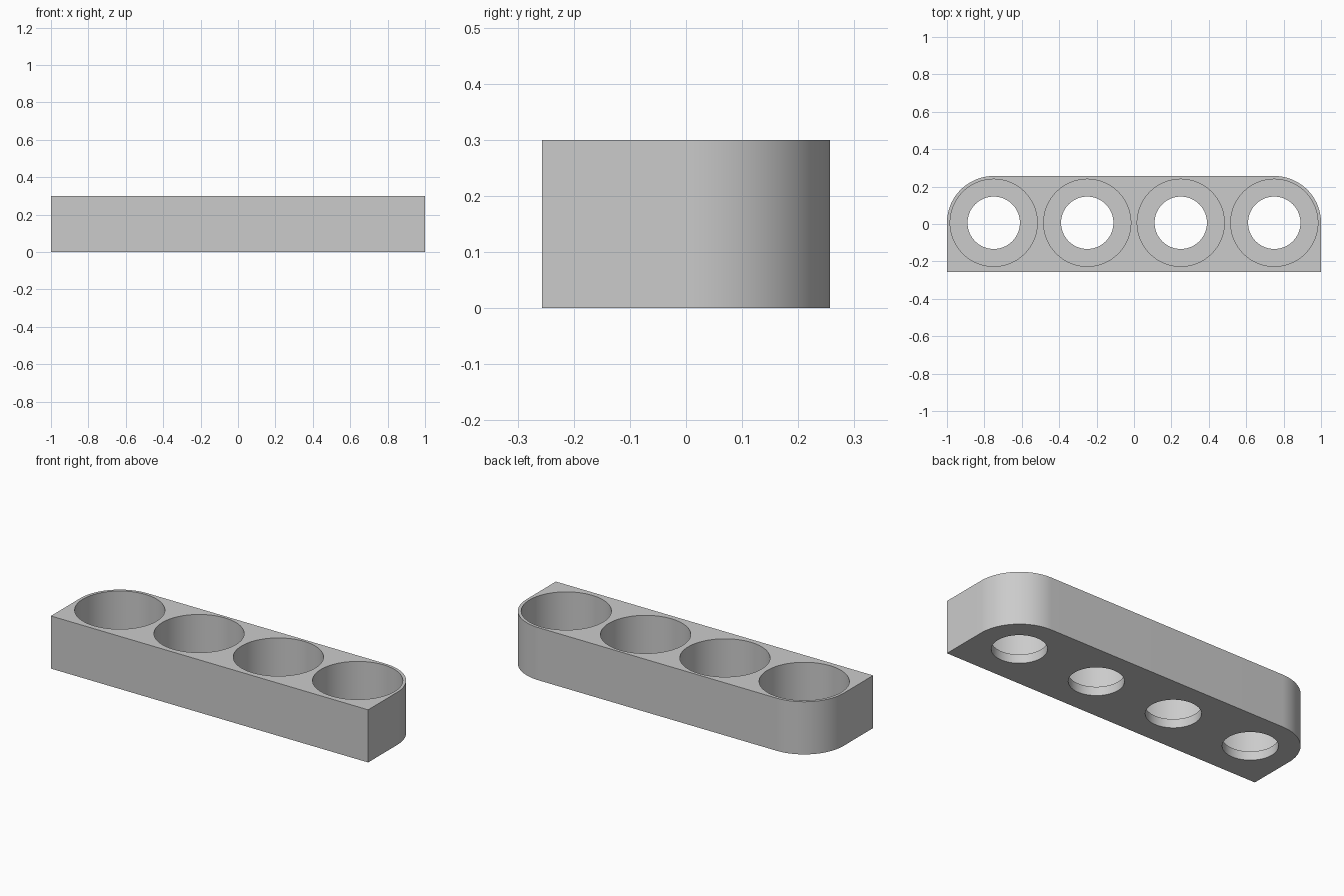
import bpy, bmesh
from math import cos, sin, pi
from mathutils import Matrix

LENGTH, DEPTH, HEIGHT = 2.0, 0.513, 0.30
CORNER = 0.25                     # radius of the rounded back corners
POCKET_R, HOLE_R, FLOOR = 0.233, 0.14, 0.05
ROW_Y = DEPTH / 2 - CORNER        # holes share the corner centre line
ROW_X = (-0.75, -0.25, 0.25, 0.75)

cube = bpy.data.objects.get("Cube")
if cube:
    bpy.data.objects.remove(cube, do_unlink=True)

grey = bpy.data.materials.new("plain grey")
grey.use_nodes = True
colour = (0.6, 0.6, 0.6, 1)
grey.diffuse_color = colour
grey.node_tree.nodes["Principled BSDF"].inputs["Base Color"].default_value = colour


def make_object(name, bm):
    bmesh.ops.recalc_face_normals(bm, faces=bm.faces)
    mesh = bpy.data.meshes.new(name)
    bm.to_mesh(mesh)
    bm.free()
    mesh.materials.append(grey)
    obj = bpy.data.objects.new(name, mesh)
    bpy.context.collection.objects.link(obj)
    return obj


def hole_cutter(name, radius, bottom, top):
    """A row of four upright cylinders."""
    bm = bmesh.new()
    for x in ROW_X:
        bmesh.ops.create_cone(
            bm, cap_ends=True, segments=96, radius1=radius, radius2=radius,
            depth=top - bottom,
            matrix=Matrix.Translation((x, ROW_Y, (top + bottom) / 2)))
    obj = make_object(name, bm)
    obj.hide_render = True
    return obj


# Block: square front corners, rounded back corners
def back_corner(cx, start, steps=32):
    angles = [start + pi / 2 * i / steps for i in range(steps + 1)]
    return [(cx + CORNER * cos(a), ROW_Y + CORNER * sin(a)) for a in angles]


half = LENGTH / 2
outline = [(-half, -DEPTH / 2), (half, -DEPTH / 2)]
outline += back_corner(half - CORNER, 0) + back_corner(CORNER - half, pi / 2)
bm = bmesh.new()
base = bm.faces.new([bm.verts.new((x, y, 0)) for x, y in outline])
walls = bmesh.ops.extrude_face_region(bm, geom=[base], use_keep_orig=True)
top_verts = [g for g in walls["geom"] if isinstance(g, bmesh.types.BMVert)]
bmesh.ops.translate(bm, verts=top_verts, vec=(0, 0, HEIGHT))
holder = make_object("holder_block", bm)

# Wide pockets from above, narrower holes through the floor
cutters = [hole_cutter("pocket_cutter", POCKET_R, FLOOR, HEIGHT + 0.1),
           hole_cutter("through_hole_cutter", HOLE_R, -0.1, FLOOR + 0.1)]
bpy.ops.object.select_all(action="DESELECT")
holder.select_set(True)
bpy.context.view_layer.objects.active = holder
for cutter in cutters:
    cut = holder.modifiers.new(cutter.name, "BOOLEAN")
    cut.operation, cut.solver, cut.object = "DIFFERENCE", "EXACT", cutter
    bpy.ops.object.modifier_apply(modifier=cut.name)
    bpy.data.objects.remove(cutter, do_unlink=True)

bpy.ops.object.shade_smooth_by_angle(angle=pi / 6)
